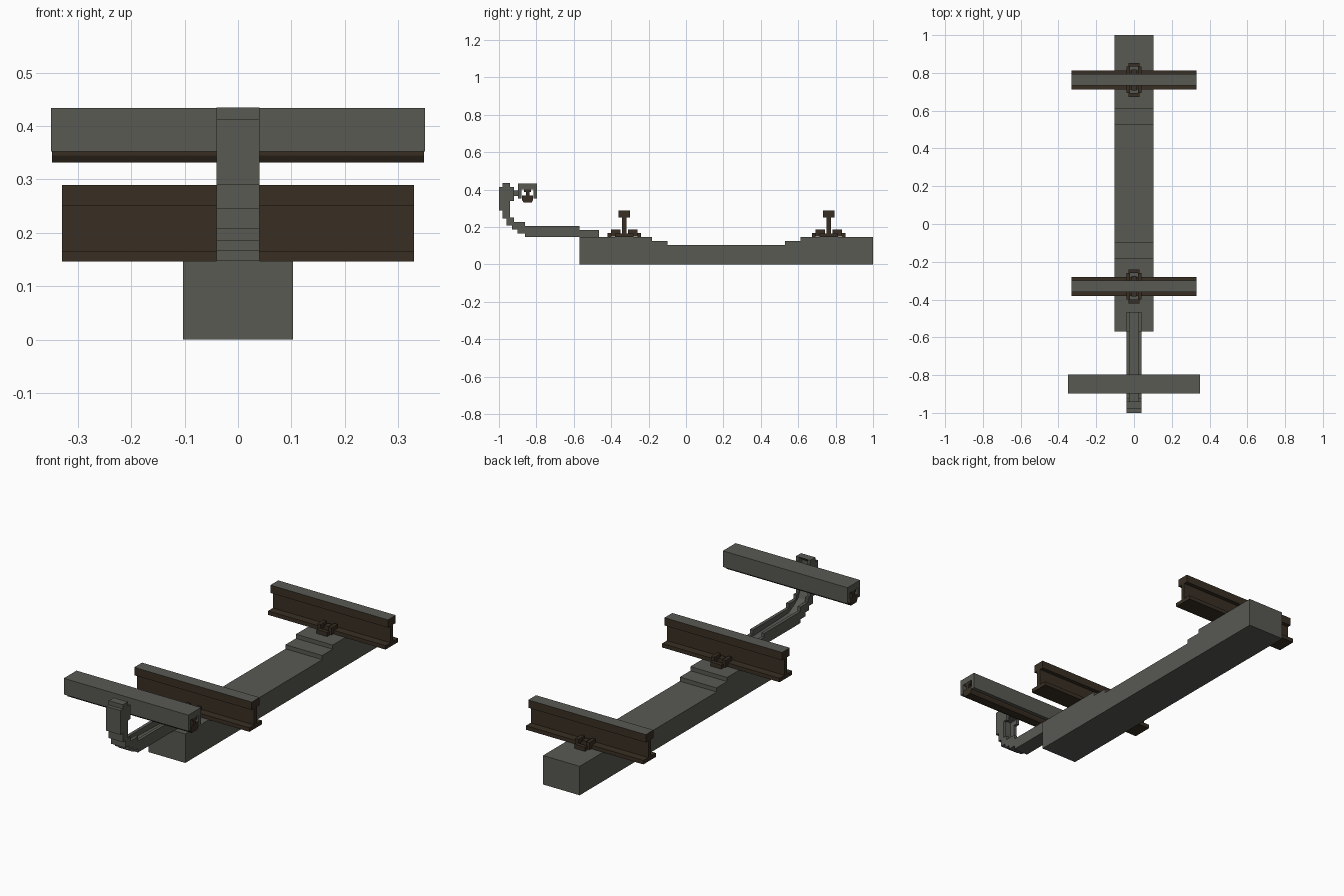
import bpy, bmesh

if "Cube" in bpy.data.objects:
    bpy.data.objects.remove(bpy.data.objects["Cube"])

def material(name, rgb):
    m = bpy.data.materials.new(name)
    m.diffuse_color = (*rgb, 1)
    m.use_nodes = True
    m.node_tree.nodes["Principled BSDF"].inputs["Base Color"].default_value = m.diffuse_color
    return m

GREY = material("concrete grey", (0.098, 0.1, 0.086))
BROWN = material("rusty brown", (0.04, 0.028, 0.017))

def profile(name, pts, spans, mats, top_z=None):
    """Extrude a (y, z) outline along x for each (x0, x1) span."""
    bm = bmesh.new()
    for x0, x1 in spans:
        f = bm.faces.new([bm.verts.new((x0, y, z)) for y, z in pts])
        r = bmesh.ops.extrude_face_region(bm, geom=[f])
        vs = [v for v in r["geom"] if isinstance(v, bmesh.types.BMVert)]
        bmesh.ops.translate(bm, verts=vs, vec=(x1 - x0, 0, 0))
    bmesh.ops.recalc_face_normals(bm, faces=bm.faces)
    # worn running surface on top of the rail head
    if top_z is not None:
        for f in bm.faces:
            if f.normal.z > 0.9 and f.calc_center_median().z > top_z:
                f.material_index = 1
    me = bpy.data.meshes.new(name)
    bm.to_mesh(me)
    bm.free()
    for m in mats:
        me.materials.append(m)
    ob = bpy.data.objects.new(name, me)
    bpy.context.collection.objects.link(ob)
    return ob

def rect(y0, y1, z0, z1):
    return [(y0, z0), (y1, z0), (y1, z1), (y0, z1)]

def mirrored(half, yc):
    """Close a half outline (distance, z) symmetrically around yc."""
    return [(yc + d, z) for d, z in half] + [(yc - d, z) for d, z in reversed(half)]

# Sleeper with a stepped dip in the middle
profile("sleeper", mirrored([(0.785, 0), (0.785, 0.147), (0.397, 0.147), (0.397, 0.126),
                             (0.313, 0.126), (0.313, 0.105)], 0.215), [(-0.103, 0.103)], [GREY])

# Running rails and their clips
for i, yc in enumerate((-0.33, 0.763)):
    profile(f"running_rail_{i}", mirrored(
        [(0.05, 0.146), (0.05, 0.166), (0.011, 0.166), (0.011, 0.25), (0.031, 0.25), (0.031, 0.29)], yc),
        [(-0.33, 0.33)], [BROWN, GREY], 0.28)
    for s, side in ((-1, "front"), (1, "back")):
        def span(a, b, z0, z1):
            y = sorted((yc + s * a, yc + s * b))
            return rect(*y, z0, z1)
        profile(f"clip_loop_{side}_{i}", span(0.02, 0.07, 0.15, 0.186),
                [(-0.04, -0.022), (0.022, 0.04)], [BROWN])
        profile(f"clip_bridge_{side}_{i}", span(0.07, 0.09, 0.146, 0.168), [(-0.03, 0.03)], [BROWN])
        profile(f"clip_tongue_{side}_{i}", span(0.025, 0.055, 0.16, 0.18), [(-0.012, 0.012)], [BROWN])

# Curved bracket: outer web with two side walls
outer = [(-0.465, 0.147), (-0.86, 0.147), (-0.86, 0.166), (-0.9, 0.166), (-0.9, 0.186), (-0.93, 0.186),
         (-0.93, 0.208), (-0.96, 0.208), (-0.96, 0.245), (-0.98, 0.245), (-0.98, 0.29), (-1, 0.29),
         (-1, 0.413), (-0.98, 0.413), (-0.98, 0.435), (-0.94, 0.435)]
wall = [(-0.94, 0.413), (-0.92, 0.413), (-0.92, 0.34), (-0.94, 0.34), (-0.94, 0.25), (-0.92, 0.25),
        (-0.92, 0.228), (-0.86, 0.228), (-0.86, 0.205), (-0.57, 0.205), (-0.57, 0.185), (-0.465, 0.185)]
web = [(-0.965, 0.413), (-0.965, 0.3), (-0.95, 0.265), (-0.935, 0.23), (-0.9, 0.205),
       (-0.86, 0.183), (-0.52, 0.172), (-0.465, 0.172)]
profile("bracket_walls", outer + wall, [(-0.04, -0.024), (0.024, 0.04)], [GREY])
profile("bracket_web", outer + web, [(-0.024, 0.024)], [GREY])
profile("bracket_arm", rect(-0.966, -0.89, 0.365, 0.395), [(-0.024, 0.024)], [GREY])

# Protective cover, an upside-down channel
profile("conductor_cover", mirrored([(0.051, 0.352), (0.051, 0.434)], -0.847)[0:2]
        + [(-0.898, 0.434), (-0.898, 0.352), (-0.879, 0.352), (-0.879, 0.402),
           (-0.815, 0.402), (-0.815, 0.352)], [(-0.35, 0.35)], [GREY])

# Conductor rail hanging under the cover
profile("conductor_rail", mirrored([(0.022, 0.332), (0.03, 0.345), (0.03, 0.368), (0.009, 0.368),
                                    (0.009, 0.388), (0.018, 0.388), (0.018, 0.404)], -0.847),
        [(-0.349, 0.349)], [BROWN])
